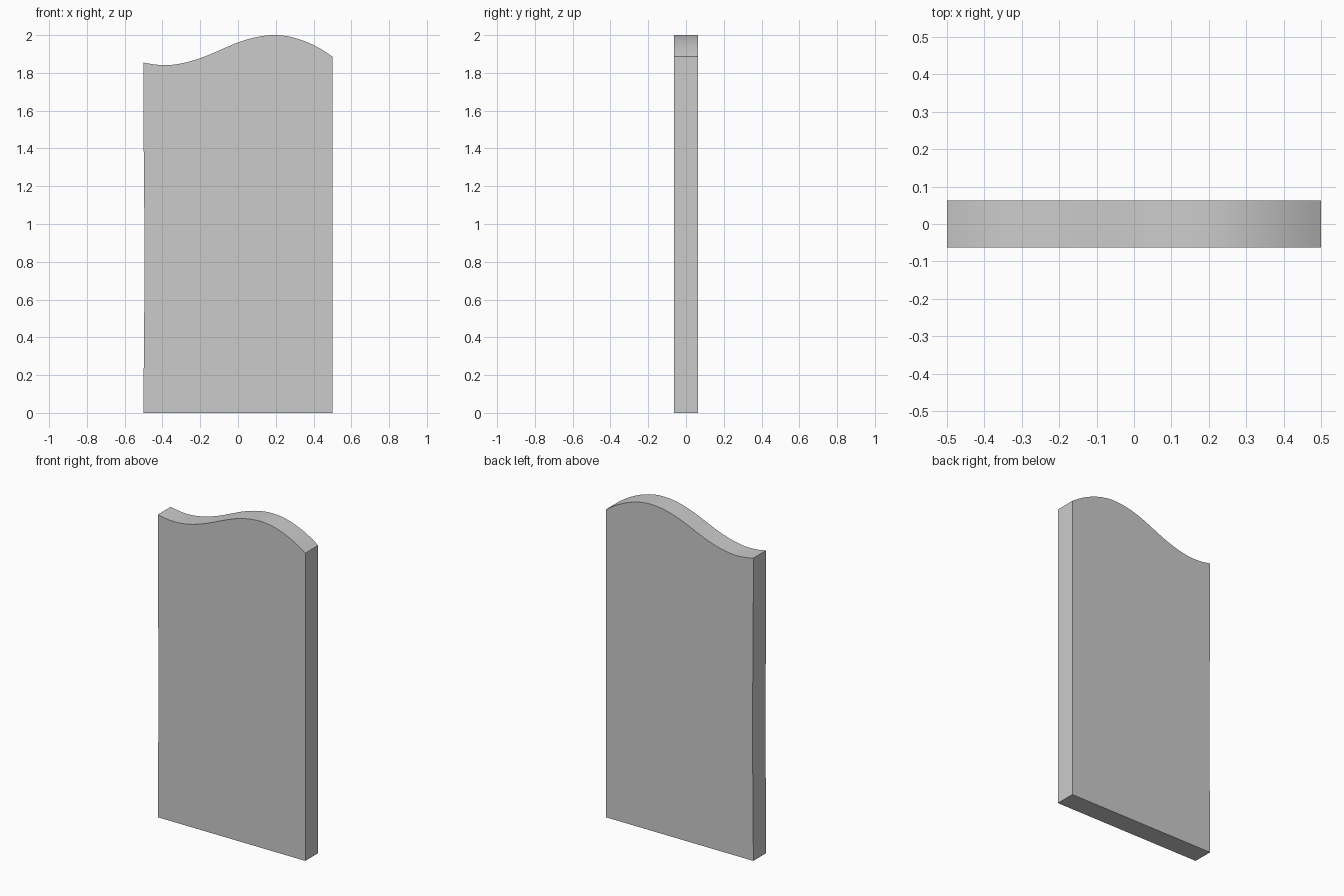
import bpy, bmesh, math

if "Cube" in bpy.data.objects:
    bpy.data.objects.remove(bpy.data.objects["Cube"])

# Plain grey material
grey = bpy.data.materials.new("plain_grey")
grey.diffuse_color = (0.6, 0.6, 0.6, 1)
grey.use_nodes = True
grey.node_tree.nodes["Principled BSDF"].inputs["Base Color"].default_value = grey.diffuse_color

HALF_W, HALF_T = 0.5, 0.0625

# Key points of the wavy top edge (x, z)
WAVE = [(-0.5, 1.855), (-0.386, 1.841), (-0.2, 1.878), (0.0, 1.961),
        (0.195, 2.0), (0.35, 1.969), (0.5, 1.886)]
SLOPES = [-0.22, 0.0, 0.34, 0.37, 0.0, -0.38, -0.72]


def wave_points(steps=8):
    """Smooth cubic through the key points, left to right."""
    pts = []
    for i in range(len(WAVE) - 1):
        (x0, z0), (x1, z1) = WAVE[i], WAVE[i + 1]
        h = x1 - x0
        for s in range(steps):
            t = s / steps
            z = ((2*t**3 - 3*t**2 + 1) * z0 + (t**3 - 2*t**2 + t) * h * SLOPES[i]
                 + (-2*t**3 + 3*t**2) * z1 + (t**3 - t**2) * h * SLOPES[i + 1])
            pts.append((x0 + h * t, z))
    return pts + [WAVE[-1]]


# Outline: wavy top, straight right side, base, slightly bowed left side
outline = wave_points() + [(HALF_W, 0.0), (-HALF_W, 0.0)]
for i in range(1, 12):
    z = 1.62 * i / 12
    outline.append((-HALF_W + 0.005 * math.sin(math.pi * i / 12) ** 2, z))

# Panel: outline extruded through the thickness
bm = bmesh.new()
face = bm.faces.new([bm.verts.new((x, -HALF_T, z)) for x, z in outline])
ext = bmesh.ops.extrude_face_region(bm, geom=[face])
verts = [v for v in ext["geom"] if isinstance(v, bmesh.types.BMVert)]
bmesh.ops.translate(bm, verts=verts, vec=(0, 2 * HALF_T, 0))
bmesh.ops.recalc_face_normals(bm, faces=bm.faces)
mesh = bpy.data.meshes.new("wavy_panel")
bm.to_mesh(mesh)
bm.free()
mesh.materials.append(grey)
panel = bpy.data.objects.new("wavy_panel", mesh)
bpy.context.collection.objects.link(panel)

# Smooth the wave, keep the panel edges sharp
bpy.context.view_layer.objects.active = panel
panel.select_set(True)
bpy.ops.object.shade_smooth_by_angle(angle=math.radians(30))
